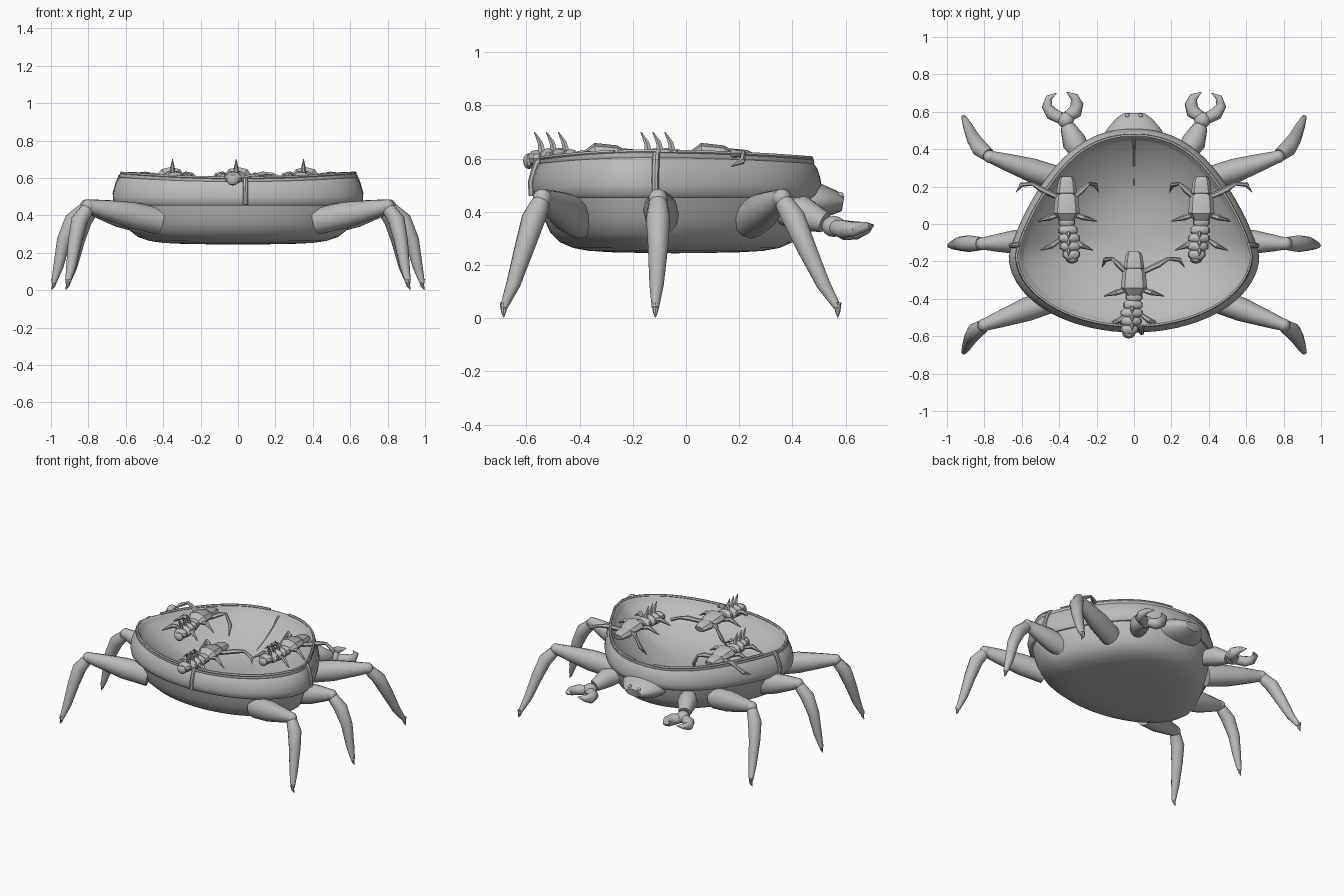
import bpy, bmesh, math
from mathutils import Vector

cube = bpy.data.objects.get("Cube")
if cube:
    bpy.data.objects.remove(cube)

grey = bpy.data.materials.new("stone grey")
grey.use_nodes = True
COLOUR = (0.5, 0.5, 0.5, 1)
grey.diffuse_color = COLOUR
grey.node_tree.nodes["Principled BSDF"].inputs["Base Color"].default_value = COLOUR


def finish(bm, name, angle=40):
    bmesh.ops.recalc_face_normals(bm, faces=bm.faces)
    me = bpy.data.meshes.new(name)
    bm.to_mesh(me)
    bm.free()
    me.materials.append(grey)
    ob = bpy.data.objects.new(name, me)
    bpy.context.collection.objects.link(ob)
    bpy.ops.object.select_all(action="DESELECT")
    bpy.context.view_layer.objects.active = ob
    ob.select_set(True)
    bpy.ops.object.shade_smooth_by_angle(angle=math.radians(angle))


def loft(bm, rings, capped=True):
    """Skin closed rings of points."""
    rows = [[bm.verts.new(p) for p in ring] for ring in rings]
    n = len(rows[0])
    for a, b in zip(rows, rows[1:]):
        for i in range(n):
            j = (i + 1) % n
            bm.faces.new((a[i], a[j], b[j], b[i]))
    if capped:
        bm.faces.new(rows[0])
        bm.faces.new(rows[-1])


def limb(bm, path, radii, sides=10, tall=1.0):
    """Tapered tube along a path, untwisted; tall stretches its section upwards."""
    pts = [Vector(p) for p in path]
    d = (pts[1] - pts[0]).normalized()
    v = Vector((0, 0, 1)) if abs(d.z) < 0.9 else Vector((0, 1, 0))
    rings = []
    for k, p in enumerate(pts):
        d = (pts[min(k + 1, len(pts) - 1)] - pts[max(k - 1, 0)]).normalized()
        u = d.cross(v).normalized()
        v = u.cross(d)
        rings.append([p + radii[k] * (u * math.cos(t) + v * math.sin(t) * tall)
                      for t in (2 * math.pi * i / sides for i in range(sides))])
    loft(bm, rings)


def ball(bm, centre, size, seg=12):
    made = bmesh.ops.create_uvsphere(bm, u_segments=seg, v_segments=seg // 2 + 1, radius=1)
    for v in made["verts"]:
        v.co = Vector([c + s * q for c, s, q in zip(centre, size, v.co)])


def outline(t, scale, z):
    """Egg-shaped plan, narrowing to the head, with the lip dipping at both ends."""
    s = math.sin(t)
    pinch = 1 - 0.12 * abs(math.sin(2 * t)) if s > 0 else 1
    dip = 0.025 * s * s * max(0, z - 0.46) / 0.16
    return Vector((0.67 * scale * pinch * math.cos(t),
                   -0.04 + scale * (-0.13 + s * (0.68 if s > 0 else 0.41)), z - dip))


def shell(name, profile, steps=72):
    bm = bmesh.new()
    loft(bm, [[outline(2 * math.pi * i / steps, s, z) for i in range(steps)] for s, z in profile], False)
    finish(bm, name, 50)


def bowl_height(s):
    return 0.39 + 0.21 * s ** 2.6


# Rounded underside
shell("lower_body", [(0.002, 0.244), (0.2, 0.245), (0.45, 0.248), (0.6, 0.253), (0.71, 0.264), (0.80, 0.285),
                     (0.87, 0.322), (0.91, 0.37), (0.935, 0.42), (0.95, 0.455)])
# Bulging band that turns over the lip into the hollow bowl
bowl = [(0.9 * s, bowl_height(s)) for s in
        (1, 0.97, 0.93, 0.87, 0.8, 0.7, 0.6, 0.5, 0.4, 0.3, 0.2, 0.1, 0.002)]
shell("upper_bowl", [(0.94, 0.455), (0.97, 0.452), (0.99, 0.465), (1.0, 0.50), (0.99, 0.54),
                     (0.97, 0.58), (0.945, 0.603), (0.95, 0.61), (0.945, 0.622), (0.93, 0.625),
                     (0.91, 0.615)] + bowl)

# Raised cords along the lip, broken into arcs
bm = bmesh.new()
for a, b in ((-0.25, 0.1), (0.2, 1.45), (1.69, 2.94), (3.25, 4.6), (4.82, 6.0)):
    ts = [a + (b - a) * k / 24 for k in range(25)]
    limb(bm, [outline(t, 0.935, 0.626) for t in ts], [0.009] * 25, 6)
finish(bm, "lip_cords")

# Straps over the band and a seam at the head end of the bowl
bm = bmesh.new()
for t in (0.08, math.pi - 0.08, -1.51):
    limb(bm, [outline(t, s, z) for s, z in ((0.93, 0.62), (0.96, 0.605), (0.98, 0.57), (1.002, 0.52),
                                           (0.995, 0.46))], [0.014] * 5, 8)
limb(bm, [outline(math.pi / 2, 0.9 * s, bowl_height(s) + 0.002) for s in (1, 0.95, 0.85, 0.7, 0.5)],
     [0.009, 0.008, 0.006, 0.004, 0.002], 6)
finish(bm, "straps_and_seam")

# Head with two eyes
bm = bmesh.new()
limb(bm, [(0, 0.45, 0.44), (0, 0.50, 0.44), (0, 0.56, 0.435), (0, 0.59, 0.43)],
     [0.16, 0.15, 0.10, 0.06], 16, 0.45)
for s in (-1, 1):
    ball(bm, (s * 0.035, 0.58, 0.462), (0.013,) * 3, 8)
finish(bm, "head")


def leg(name, side, root, knee, shin, foot):
    root, knee, shin, foot = [Vector((side * x, y, z)) for x, y, z in (root, knee, shin, foot)]
    bm = bmesh.new()
    limb(bm, [root, root.lerp(knee, 0.4), root.lerp(knee, 0.78), knee], [0.066, 0.064, 0.045, 0.032], 12, 1.1)
    ball(bm, knee, (0.036,) * 3)
    limb(bm, [knee.lerp(shin, 0.1), knee.lerp(shin, 0.5) + Vector((side * 0.012, 0, 0.015)), shin,
              shin.lerp(foot, 0.55), foot + Vector((0, 0, 0.03))], [0.036, 0.045, 0.038, 0.027, 0.014], 12)
    # Hooked claw at the foot
    limb(bm, [foot + Vector((0, 0, 0.05)), foot + Vector((0, 0, 0.015)), foot + Vector((side * 0.012, 0, -0.007))],
         [0.014, 0.01, 0.002], 8)
    finish(bm, name)


def pincer(name, side):
    bm = bmesh.new()
    limb(bm, [(side * 0.26, 0.34, 0.40), (side * 0.32, 0.44, 0.395), (side * 0.355, 0.52, 0.36)],
         [0.045, 0.065, 0.04], 12)
    ball(bm, (side * 0.365, 0.555, 0.345), (0.045, 0.045, 0.04))
    limb(bm, [(side * 0.36, 0.57, 0.34), (side * 0.315, 0.60, 0.33), (side * 0.305, 0.64, 0.33),
              (side * 0.32, 0.68, 0.34), (side * 0.36, 0.705, 0.35)], [0.03, 0.038, 0.035, 0.022, 0.002], 10)
    limb(bm, [(side * 0.38, 0.56, 0.34), (side * 0.44, 0.59, 0.335), (side * 0.465, 0.63, 0.335),
              (side * 0.455, 0.675, 0.345), (side * 0.415, 0.70, 0.35)], [0.03, 0.035, 0.028, 0.018, 0.002], 10)
    finish(bm, name)


for side, word in ((-1, "right"), (1, "left")):
    leg("front_leg_" + word, side, (0.42, -0.40, 0.37), (0.80, -0.54, 0.45), (0.87, -0.605, 0.27), (0.91, -0.685, 0.01))
    leg("middle_leg_" + word, side, (0.52, -0.09, 0.38), (0.81, -0.105, 0.45), (0.93, -0.105, 0.27), (0.985, -0.115, 0.01))
    leg("rear_leg_" + word, side, (0.40, 0.24, 0.37), (0.77, 0.36, 0.45), (0.855, 0.45, 0.27), (0.91, 0.57, 0.01))
    pincer("pincer_" + word, side)


def crayfish(name, x, y, flip):
    def p(a, b, c):
        return Vector((x + flip * a, y + b, 0.6 + c))
    bm = bmesh.new()
    # Faceted head and chest
    limb(bm, [p(0, 0.25, 0), p(0, 0.23, 0.005), p(0, 0.165, 0.005), p(0, 0.15, 0.005)],
         [0.035, 0.045, 0.055, 0.035], 8, 0.6)
    limb(bm, [p(0, 0.155, 0.01), p(0, 0.14, 0.015), p(0, 0.06, 0.02), p(0, 0.025, 0.005)],
         [0.05, 0.062, 0.07, 0.045], 8, 0.55)
    # Ringed tail with upright spines
    for k, r in enumerate((0.048, 0.055, 0.062, 0.06, 0.05)):
        ball(bm, p(0.006 * k, 0.01 - 0.043 * k, 0), (r, 0.034, r * 0.65), 10)
    ball(bm, p(0.028, -0.19, -0.01), (0.034, 0.022, 0.03), 10)
    for k in range(3):
        b = -0.05 - 0.045 * k
        limb(bm, [p(0.01, b, 0.02), p(0.01, b - 0.008, 0.06), p(0.01, b - 0.03, 0.1)], [0.016, 0.011, 0.002], 6)
    # Jointed arms, walking legs and tail fins; the short arm droops into the bowl
    for s in (-1, 1):
        reach, droop = (1.35, 0.02) if s < 0 else (0.85, 0.1)
        limb(bm, [p(s * 0.04, 0.14, 0), p(s * 0.10 * reach, 0.185, 0.02), p(s * 0.135 * reach, 0.215, 0.02),
                  p(s * 0.18 * reach, 0.21, -droop / 2), p(s * 0.20 * reach, 0.17, -0.01 - droop)],
             [0.014, 0.016, 0.01, 0.013, 0.002], 6)
        limb(bm, [p(s * 0.04, 0.05, 0), p(s * 0.09, 0.035, 0.015), p(s * 0.16, 0.015, -0.03)],
             [0.012, 0.016, 0.003], 6)
        limb(bm, [p(s * 0.03, -0.08, 0), p(s * 0.08, -0.115, 0.01), p(s * 0.14, -0.14, -0.03)],
             [0.01, 0.016, 0.003], 6)
    finish(bm, name, 30)


crayfish("crayfish_right", -0.36, 0, 1)
crayfish("crayfish_left", 0.36, 0, -1)
crayfish("crayfish_front", 0, -0.40, -1)
